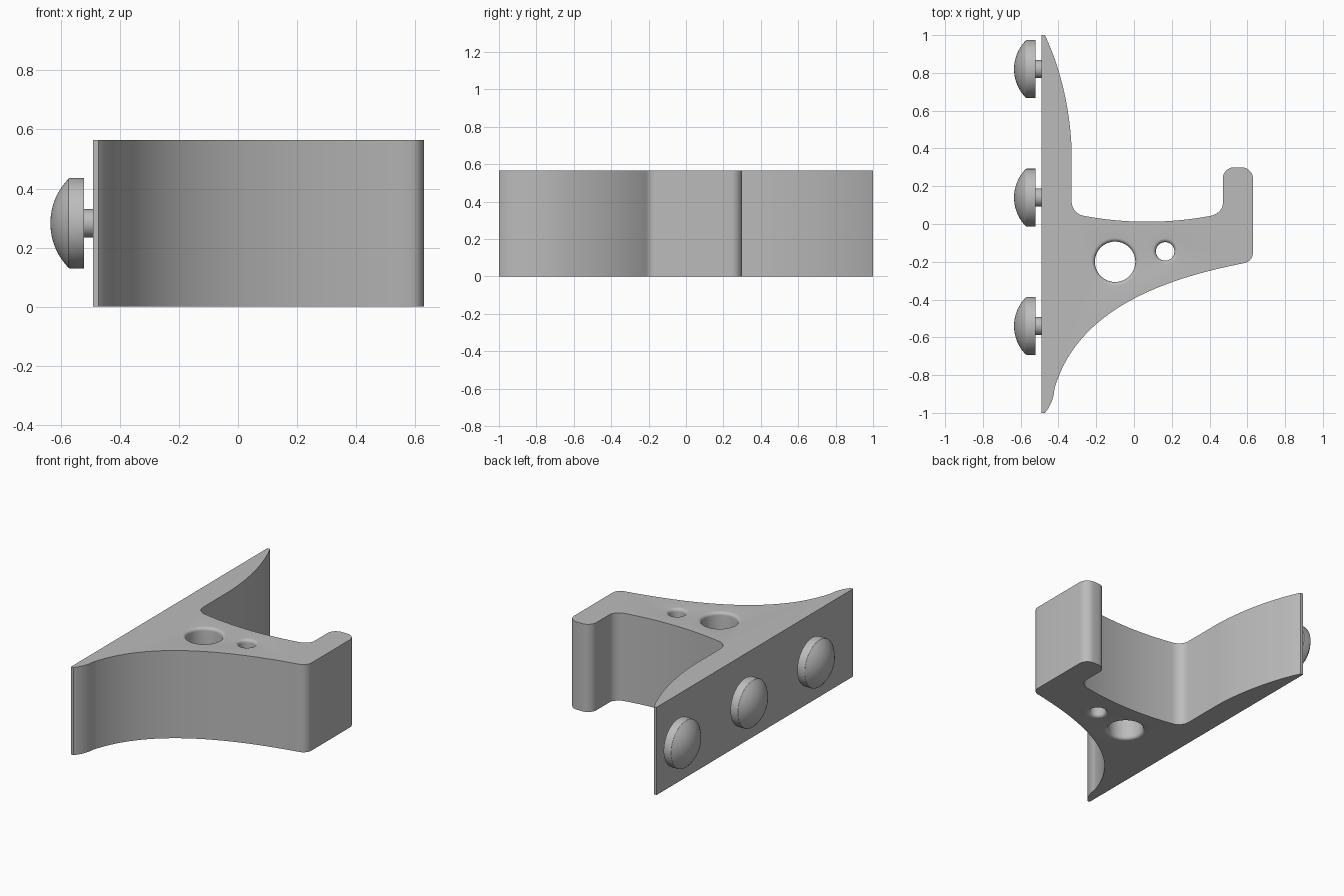
import bpy, bmesh, math
from mathutils import Vector, Matrix
from mathutils.geometry import interpolate_bezier

if "Cube" in bpy.data.objects:
    bpy.data.objects.remove(bpy.data.objects["Cube"], do_unlink=True)

HEIGHT = 0.565
grey = bpy.data.materials.new("light_grey")
grey.use_nodes = True
grey.diffuse_color = (0.5, 0.5, 0.5, 1)
grey.node_tree.nodes["Principled BSDF"].inputs["Base Color"].default_value = (0.5, 0.5, 0.5, 1)


def finish(bm, name):
    bmesh.ops.recalc_face_normals(bm, faces=bm.faces)
    mesh = bpy.data.meshes.new(name)
    bm.to_mesh(mesh)
    bm.free()
    mesh.materials.append(grey)
    obj = bpy.data.objects.new(name, mesh)
    bpy.context.collection.objects.link(obj)
    return obj


def smooth(obj):
    bpy.ops.object.select_all(action="DESELECT")
    obj.select_set(True)
    bpy.context.view_layer.objects.active = obj
    bpy.ops.object.shade_smooth_by_angle(angle=math.radians(30))


def curve(a, b, c, d, steps):
    pts = interpolate_bezier(*[Vector((*p, 0)) for p in (a, b, c, d)], steps + 1)
    return [(p.x, p.y) for p in pts]


def fillet(a, corner, b, steps=8):
    # Rounded corner between two tangent points
    a, corner, b = Vector(a), Vector(corner), Vector(b)
    return curve(a, a.lerp(corner, 0.55), b.lerp(corner, 0.55), b, steps)


def lathe(name, profile, matrix, segments=64):
    # Spin (radius, height) points around z, then place with the matrix
    bm = bmesh.new()
    verts = [bm.verts.new((r, 0, h)) for r, h in profile]
    edges = [bm.edges.new(pair) for pair in zip(verts, verts[1:])]
    bmesh.ops.spin(bm, geom=verts + edges, cent=(0, 0, 0), axis=(0, 0, 1),
                   angle=math.tau, steps=segments)
    bmesh.ops.remove_doubles(bm, verts=bm.verts, dist=1e-5)
    bm.transform(matrix)
    return finish(bm, name)


# Bracket outline, counter-clockwise from the front tip of the back plate
outline = [(-0.49, -1)]
outline += curve((-0.472, -1), (-0.45, -0.975), (-0.425, -0.93), (-0.422, -0.88), 8)
outline += curve((-0.422, -0.875), (-0.31, -0.48), (0.1, -0.3), (0.585, -0.207), 40)
outline += fillet((0.59, -0.205), (0.63, -0.197), (0.63, -0.15))
outline += fillet((0.63, 0.24), (0.63, 0.3), (0.57, 0.3))
outline += fillet((0.53, 0.3), (0.47, 0.3), (0.47, 0.24))
outline += fillet((0.47, 0.105), (0.47, 0.058), (0.41, 0.044))
outline += curve((0.4, 0.042), (0.18, 0.002), (-0.04, 0.002), (-0.26, 0.042), 24)
outline += fillet((-0.27, 0.044), (-0.33, 0.056), (-0.33, 0.115))
outline += curve((-0.33, 0.38), (-0.335, 0.6), (-0.39, 0.83), (-0.472, 1), 24)
outline += [(-0.49, 1)]

bm = bmesh.new()
base = bm.faces.new([bm.verts.new((x, y, 0)) for x, y in outline])
top = bmesh.ops.extrude_face_region(bm, geom=[base])
bmesh.ops.translate(bm, vec=(0, 0, HEIGHT),
                    verts=[v for v in top["geom"] if isinstance(v, bmesh.types.BMVert)])
bracket = finish(bm, "bracket")

# Through holes with rounded rims
for label, x, y, radius, rim in (("large", -0.1, -0.2, 0.107, 0.02),
                                 ("small", 0.165, -0.145, 0.049, 0.02)):
    wide = radius + rim
    lower = [(wide, 0)] + [(wide - rim * math.sin(t), rim * (1 - math.cos(t)))
                           for t in [math.pi / 2 * i / 6 for i in range(1, 7)]]
    upper = [(r, HEIGHT - h) for r, h in reversed(lower)]
    profile = [(0, -0.1), (wide, -0.1)] + lower + upper + [(wide, HEIGHT + 0.1), (0, HEIGHT + 0.1)]
    cutter = lathe(label + "_hole_cutter", profile, Matrix.Translation((x, y, 0)))
    cutter.hide_render = True
    cutter.hide_set(True)
    cut = bracket.modifiers.new(label + "_hole", "BOOLEAN")
    cut.operation = "DIFFERENCE"
    cut.solver = "EXACT"
    cut.object = cutter

# Apply the cuts and remove the cutters
bpy.context.view_layer.objects.active = bracket
for mod in list(bracket.modifiers):
    cutter = mod.object
    bpy.ops.object.modifier_apply(modifier=mod.name)
    bpy.data.objects.remove(cutter, do_unlink=True)
smooth(bracket)

# Domed mounting studs on the back plate, pointing to -x
dome = [(0.146 * math.cos(t), 0.094 + 0.051 * math.sin(t) ** 1.0)
        for t in [math.pi / 2 * i / 14 for i in range(15)]]
sphere_r = 0.215
rise = math.asin(0.146 / sphere_r)
dome = [(sphere_r * math.sin(a), 0.145 - sphere_r * (1 - math.cos(a)))
        for a in [rise * (1 - i / 14) for i in range(15)]]
head = [(0, 0.032), (0.153, 0.032), (0.153, 0.078), (0.151, 0.084)] + dome
stem = [(0, -0.01), (0.048, -0.01), (0.048, 0.034), (0, 0.034)]
for label, y in (("front", -0.54), ("middle", 0.14), ("rear", 0.82)):
    place = Matrix.Translation((-0.49, y, HEIGHT / 2)) @ Matrix.Rotation(-math.pi / 2, 4, "Y")
    smooth(lathe(label + "_stud_head", head, place))
    smooth(lathe(label + "_stud_stem", stem, place, 32))
